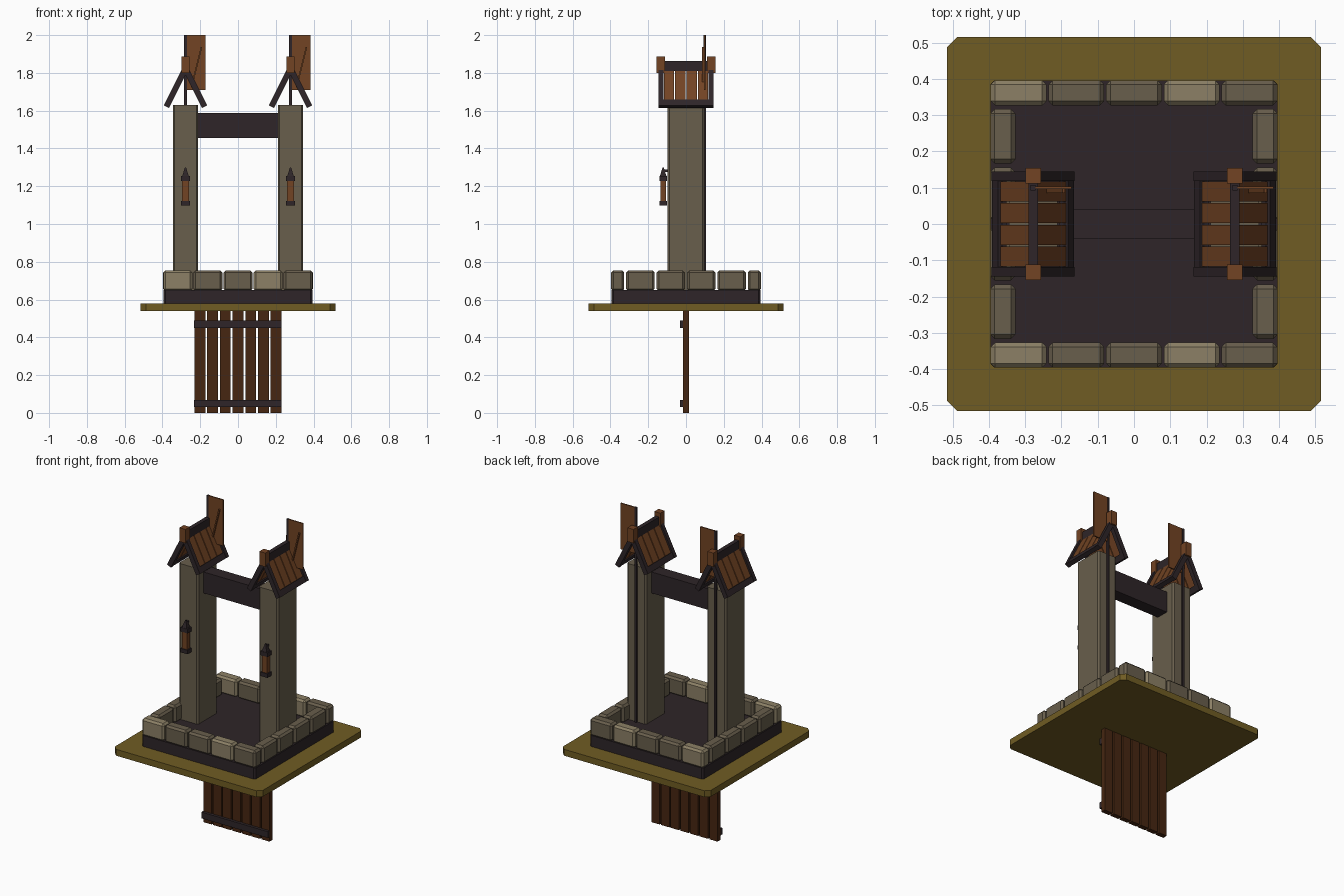
import bpy, bmesh, math
from mathutils import Matrix, Vector

if "Cube" in bpy.data.objects:
    bpy.data.objects.remove(bpy.data.objects["Cube"])


def mat(name, r, g, b):
    m = bpy.data.materials.new(name)
    lin = [((c / 255 + 0.055) / 1.055) ** 2.4 for c in (r, g, b)]
    m.diffuse_color = (*lin, 1)
    m.use_nodes = True
    m.node_tree.nodes["Principled BSDF"].inputs["Base Color"].default_value = m.diffuse_color
    return m


GRASS = mat("olive_ground", 112, 92, 35)
STONE = mat("stone", 104, 94, 76)
LIGHT = mat("light_stone", 140, 128, 102)
DARK = mat("dark_timber", 46, 37, 40)
BROWN = mat("brown_wood", 114, 67, 35)
DOOR = mat("dark_brown_wood", 70, 38, 17)


def finish(name, bm, m):
    bmesh.ops.recalc_face_normals(bm, faces=bm.faces)
    me = bpy.data.meshes.new(name)
    bm.to_mesh(me)
    bm.free()
    me.materials.append(m)
    ob = bpy.data.objects.new(name, me)
    bpy.context.collection.objects.link(ob)
    return ob


def box(name, x, y, z, m, bevel=0, vertical_only=False, tilt=0):
    """Box from (min, max) ranges; tilt turns it about its own y axis."""
    bm = bmesh.new()
    size = Vector((x[1] - x[0], y[1] - y[0], z[1] - z[0]))
    mid = Vector((x[0] + x[1], y[0] + y[1], z[0] + z[1])) / 2
    bmesh.ops.create_cube(bm, size=1, matrix=Matrix.Diagonal((*size, 1)))
    if bevel:
        edges = [e for e in bm.edges if not vertical_only or
                 abs(e.verts[0].co.z - e.verts[1].co.z) > 1e-4]
        bmesh.ops.bevel(bm, geom=edges, offset=bevel, segments=1, affect='EDGES')
    bm.transform(Matrix.Translation(mid) @ Matrix.Rotation(tilt, 4, 'Y'))
    return finish(name, bm, m)


def cone(name, x, y, z0, z1, r0, r1, m, sides=4):
    bm = bmesh.new()
    bmesh.ops.create_cone(bm, cap_ends=True, segments=sides, radius1=r0, radius2=r1, depth=z1 - z0,
                          matrix=Matrix.Translation((x, y, (z0 + z1) / 2)) @
                          Matrix.Rotation(math.pi / 4, 4, 'Z'))
    return finish(name, bm, m)


# ground slab and foundation
box("ground_slab", (-.515, .515), (-.515, .515), (.54, .58), GRASS, .027, True)
box("foundation", (-.395, .395), (-.395, .395), (.575, .65), DARK, .01, True)

# ring of stones
for s in (-1, 1):
    for i in range(5):
        cx = (i - 2) * .159
        box("row_stone", (cx - .077, cx + .077), sorted((s * .327, s * .396)), (.645, .755),
            LIGHT if i in (0, 3) else STONE, .012)
    for i in range(4):
        cy = (i - 1.5) * .161
        box("side_stone", sorted((s * .327, s * .396)), (cy - .075, cy + .075), (.645, .755),
            STONE, .012)

# hanging plank panel under the slab
for i in range(7):
    cx = (i - 3) * .0672
    box("panel_plank", (cx - .0285, cx + .0285), (-.015, .015), (0, .545), DOOR)
for z in (.03, .45):
    box("panel_batten", (-.233, .23), (-.032, -.012), (z, z + .039), DARK)

# crossbeam between the pillars
box("crossbeam", (-.22, .22), (-.04, .04), (1.455, 1.588), DARK)

ANGLE = math.atan2(.2, .1)
for c in (-.278, .278):
    # pillar, pole and board
    box("pillar", (c - .067, c + .067), (-.097, .097), (.645, 1.63), STONE, .01, True)
    box("pole", (c - .007, c + .007), (.093, .107), (.65, 2), DARK)
    box("board", (c, c + .106), (.096, .104), (1.71, 2), BROWN)
    box("board_brace", (c + .054, c + .062), (.086, .096), (1.72, 1.94), BROWN, tilt=math.radians(14))

    # gabled roof
    box("ridge_beam", (c - .013, c + .013), (-.12, .12), (1.81, 1.862), DARK)
    for s in (-1, 1):
        def slope(name, d0, d1, y, t, m):
            """Piece along the roof slope, d measured down from the ridge."""
            d = (d0 + d1) / 2
            x = c + s * d * math.cos(ANGLE)
            z = 1.823 - d * math.sin(ANGLE)
            h = (d1 - d0) / 2
            box(name, (x - h, x + h), y, (z - t / 2, z + t / 2), m, tilt=s * ANGLE)
        for i in range(4):
            cy = (i - 1.5) * .06
            slope("roof_plank", .0, .205, (cy - .0275, cy + .0275), .012, BROWN)
        slope("eave_beam", .19, .226, (-.143, .143), .026, DARK)
        for e in (-1, 1):
            slope("barge_board", 0, .226, sorted((e * .119, e * .145)), .03, DARK)
    for e in (-1, 1):
        box("finial", (c - .021, c + .021), sorted((e * .112, e * .155)), (1.80, 1.887), BROWN)

    # lantern
    y = -.121
    box("lantern_base", (c - .025, c + .025), (y - .019, y + .021), (1.097, 1.122), DARK)
    box("lantern_body", (c - .018, c + .018), (y - .014, y + .014), (1.12, 1.232), BROWN)
    box("lantern_cap", (c - .025, c + .025), (y - .019, y + .021), (1.228, 1.254), DARK)
    cone("lantern_roof", c, y, 1.254, 1.298, .024, .005, DARK)
    box("lantern_bracket", (c - .005, c + .005), (y, -.095), (1.275, 1.288), DARK)
